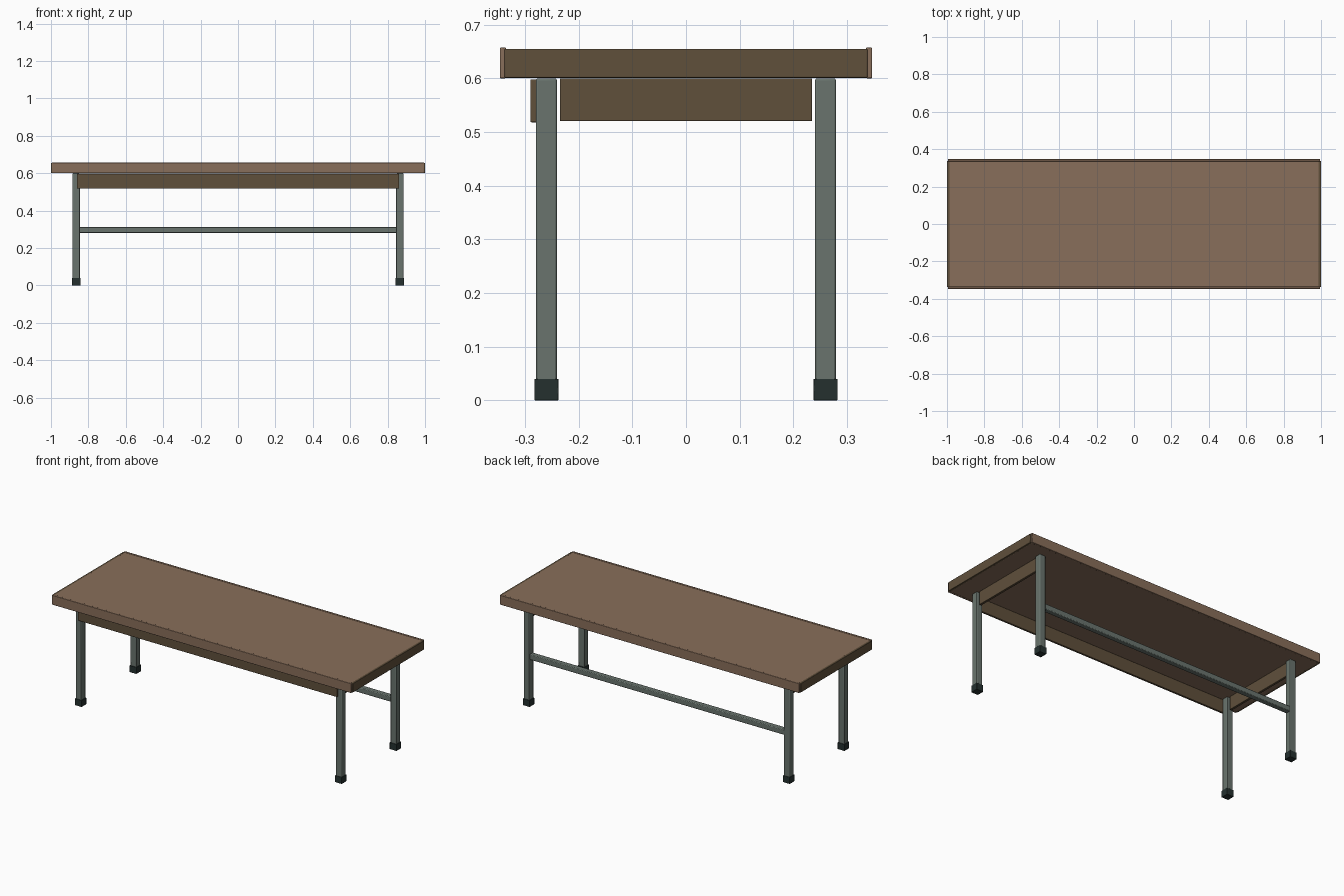
import bpy

cube = bpy.data.objects.get("Cube")
if cube:
    bpy.data.objects.remove(cube, do_unlink=True)


def material(name, rgb):
    mat = bpy.data.materials.new(name)
    mat.use_nodes = True
    mat.diffuse_color = (*rgb, 1)
    mat.node_tree.nodes["Principled BSDF"].inputs["Base Color"].default_value = (*rgb, 1)
    return mat


brown = material("warm brown wood", (0.25, 0.158, 0.103))
dark_wood = material("dark olive wood", (0.117, 0.08, 0.044))
steel = material("grey green steel", (0.142, 0.175, 0.155))
rubber = material("black rubber", (0.018, 0.03, 0.028))


def box(name, centre, size, mat, bevel=0.002):
    """Box with softly chamfered edges."""
    bpy.ops.mesh.primitive_cube_add(size=1, location=centre)
    ob = bpy.context.object
    ob.name = name
    ob.scale = size
    bpy.ops.object.transform_apply(location=False, rotation=False, scale=True)
    ob.data.materials.append(mat)
    mod = ob.modifiers.new("edges", "BEVEL")
    mod.width = bevel
    mod.segments = 2
    bpy.ops.object.shade_smooth_by_angle()
    return ob


LEG_X, LEG_Y, TOP = 0.865, 0.26, 0.6

# Table top with edge trims
box("table_top", (0, 0, 0.628), (1.976, 0.672, 0.054), brown, 0.001)
for side, sy in (("front", -1), ("back", 1)):
    box(f"{side}_edge_trim", (0, sy * 0.341, 0.6285), (1.99, 0.012, 0.057), brown)
for side, sx in (("left", 1), ("right", -1)):
    box(f"{side}_edge_trim", (sx * 0.993, 0, 0.628), (0.014, 0.676, 0.054), dark_wood)

# Aprons under the top
box("front_apron", (0, -0.284, 0.558), (1.724, 0.012, 0.08), dark_wood)
for side, sx in (("left", 1), ("right", -1)):
    box(f"{side}_apron", (sx * LEG_X, 0, 0.56), (0.014, 0.47, 0.08), dark_wood)

# Legs and feet
for side, sx in (("left", 1), ("right", -1)):
    for end, sy in (("front", -1), ("back", 1)):
        x, y = sx * LEG_X, sy * LEG_Y
        box(f"{end}_{side}_leg", (x, y, (TOP + 0.02) / 2), (0.039, 0.039, TOP - 0.02), steel, 0.004)
        box(f"{end}_{side}_foot", (x, y, 0.02), (0.045, 0.045, 0.04), rubber, 0.001)

# Rear stretcher between the back legs
box("rear_stretcher", (0, LEG_Y, 0.297), (2 * LEG_X - 0.03, 0.032, 0.032), steel, 0.004)
